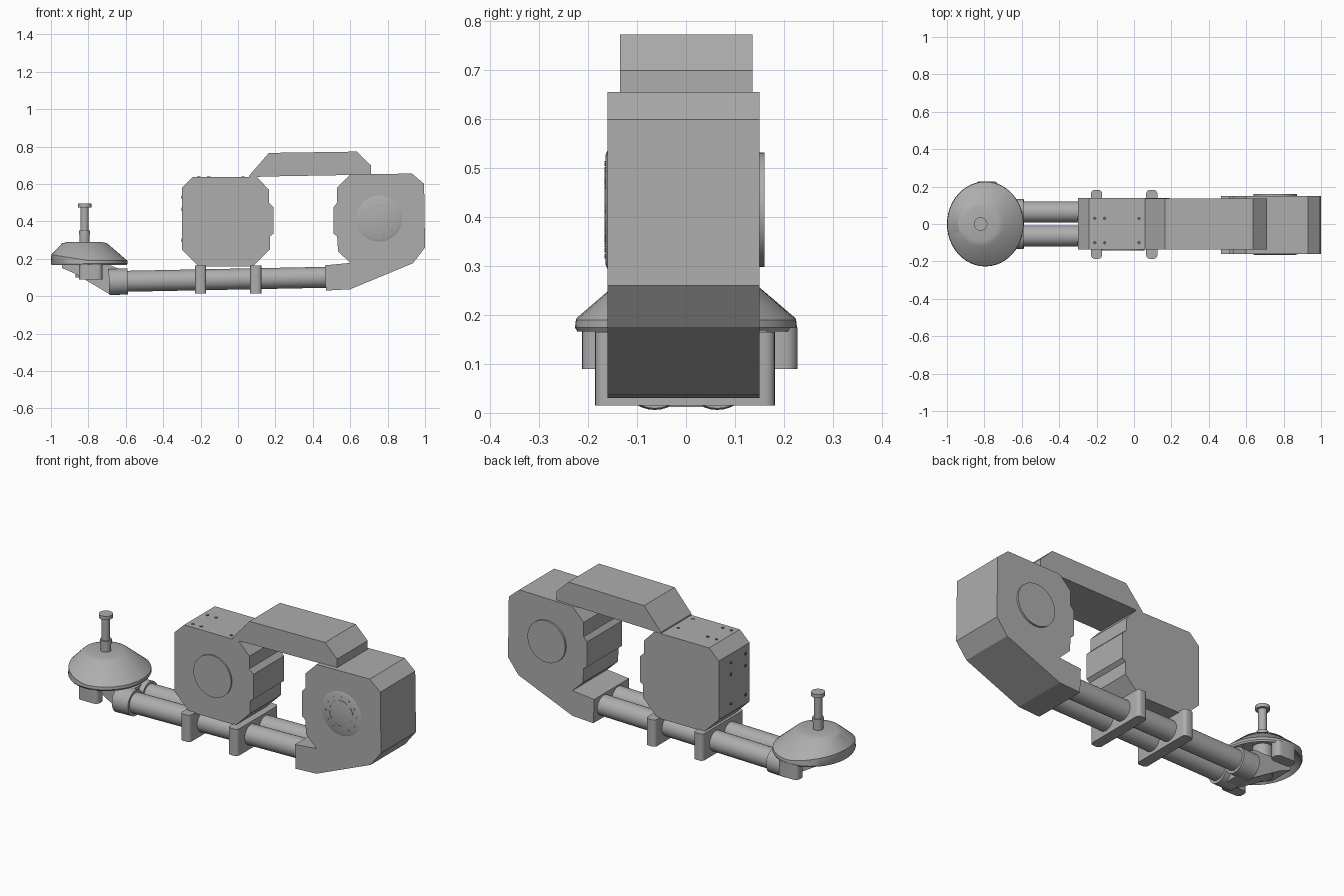
import bpy, bmesh, math
from mathutils import Vector

if "Cube" in bpy.data.objects:
    bpy.data.objects.remove(bpy.data.objects["Cube"], do_unlink=True)


def material(name, v):
    m = bpy.data.materials.new(name)
    m.use_nodes = True
    m.diffuse_color = (v, v, v, 1)
    m.node_tree.nodes["Principled BSDF"].inputs["Base Color"].default_value = (v, v, v, 1)
    return m


GREY = material("mid grey", 0.42)
DARK = material("dark hole grey", 0.1)


def finish(name, bm, mat=GREY, smooth=True):
    bmesh.ops.recalc_face_normals(bm, faces=bm.faces)
    mesh = bpy.data.meshes.new(name)
    bm.to_mesh(mesh)
    bm.free()
    mesh.materials.append(mat)
    ob = bpy.data.objects.new(name, mesh)
    bpy.context.collection.objects.link(ob)
    if smooth:
        bpy.ops.object.select_all(action='DESELECT')
        ob.select_set(True)
        bpy.context.view_layer.objects.active = ob
        bpy.ops.object.shade_smooth_by_angle(angle=math.radians(32))
    return ob


def slab(name, profile, y0, y1):
    """Side profile (x, z) extruded along y."""
    bm = bmesh.new()
    face = bm.faces.new([bm.verts.new((x, y0, z)) for x, z in profile])
    ext = bmesh.ops.extrude_face_region(bm, geom=[face])["geom"]
    verts = [v for v in ext if isinstance(v, bmesh.types.BMVert)]
    bmesh.ops.translate(bm, verts=verts, vec=(0, y1 - y0, 0))
    return finish(name, bm, smooth=False)


def rod(name, a, b, r, r2=None, mat=GREY, sides=32):
    """Cylinder or cone between two points."""
    a, b = Vector(a), Vector(b)
    d = b - a
    bm = bmesh.new()
    bmesh.ops.create_cone(bm, cap_ends=True, segments=sides, radius1=r,
                          radius2=r if r2 is None else r2, depth=d.length)
    bmesh.ops.rotate(bm, verts=bm.verts, matrix=Vector((0, 0, 1)).rotation_difference(d).to_matrix())
    bmesh.ops.translate(bm, verts=bm.verts, vec=(a + b) / 2)
    return finish(name, bm, mat)


def rounded_box(name, lo, hi, r):
    """Box with rounded upright edges."""
    bm = bmesh.new()
    bmesh.ops.create_cube(bm, size=1)
    for v in bm.verts:
        v.co = [lo[i] + (v.co[i] + 0.5) * (hi[i] - lo[i]) for i in range(3)]
    edges = [e for e in bm.edges if abs(e.verts[0].co.z - e.verts[1].co.z) > 0.01]
    bmesh.ops.bevel(bm, geom=edges, offset=r, segments=4, profile=0.5, affect='EDGES')
    return finish(name, bm)


# Middle housing with a stepped ridge on its inner side
slab("middle_housing",
     [(-.30, .25), (-.21, .16), (.08, .16), (.17, .25), (.17, .32), (.19, .335), (.19, .475),
      (.165, .50), (.165, .57), (.10, .638), (-.24, .638), (-.30, .58)], -.135, .138)
rod("middle_housing_disc", (-.06, -.13, .40), (-.06, -.143, .40), .117, sides=48)

# Right housing with its lower foot
slab("right_housing",
     [(.47, .03), (.60, .037), (.935, .176), (1.0, .26), (.995, .60), (.93, .656), (.60, .65),
      (.53, .58), (.53, .50), (.51, .475), (.51, .335), (.53, .32), (.535, .24), (.60, .178),
      (.465, .165)], -.16, .15)
rod("right_housing_back_disc", (.755, .145, .415), (.755, .16, .415), .117, sides=48)
rod("right_housing_front_boss", (.755, -.159, .415), (.755, -.165, .415), .125, .11, sides=48)

# Broken ring and ticks on the right housing
for i in range(6):
    a0 = math.radians(60 * i)
    steps = [a0 + math.radians(8 * k) for k in range(6)]
    arc = [(r, a) for r, ring in ((.07, steps), (.076, steps[::-1])) for a in ring]
    slab("ring_segment", [(.755 + r * math.cos(a), .415 + r * math.sin(a)) for r, a in arc],
         -.167, -.164)
for i in range(12):
    a = math.radians(30 * i)
    x, z = .755 + .095 * math.cos(a), .415 + .095 * math.sin(a)
    rod("ring_tick", (x, -.164, z), (x, -.167, z), .005, sides=8)

# Carrying handle
slab("handle", [(.06, .636), (.06, .645), (.165, .766), (.635, .773), (.71, .70), (.71, .65),
                (.60, .648), (.15, .64)], -.135, .136)

# Screw holes on the top and outer side of the middle housing
for y in (.03, -.10):
    for x in (-.21, -.157, .027):
        rod("top_screw_hole", (x, y, .635), (x, y, .640), .009, mat=DARK, sides=12)
    for z in (.53, .465, .30):
        rod("side_screw_hole", (-.297, y, z), (-.302, y, z), .009, mat=DARK, sides=12)

# Twin rails and their end collars
for s in (-1, 1):
    y = .064 * s
    rod("rail", (-.68, y, .078), (.52, y, .102), .056)
    rod("rail_collar", (-.69, y, .076), (-.59, y, .079), .07)

# Clamps around the rails
for x in (-.20, .095):
    rounded_box("rail_clamp", (x - .03, -.186, .015), (x + .03, .182, .165), .02)

# Ramp bracket carrying the dome
slab("dome_bracket", [(-.94, .165), (-.94, .15), (-.87, .12), (-.69, .012), (-.62, .012),
                      (-.62, .14), (-.72, .18), (-.90, .18)], -.07, .07)
rod("dome_post", (-.82, 0, .10), (-.82, 0, .26), .05)
for y0, y1 in ((-.213, -.15), (.165, .228)):
    rounded_box("dome_lug", (-.85, y0, .09), (-.725, y1, .175), .025)

# Dome: hollow shell lofted from oval rim to round top
bm = bmesh.new()
N = 48
rings = []
for kind, rx, ry, z in (("in", .10, .10, .262), ("rim", .185, .205, .175), ("rim", .20, .222, .166),
                        ("rim", .205, .227, .175), ("lip", .203, .225, .19), ("top", .12, .12, .283),
                        ("top", .09, .09, .29)):
    cx = -.82 if kind in ("in", "top") else -.795
    ring = []
    for i in range(N):
        a = 2 * math.pi * i / N
        lift = .032 * max(0, -math.cos(a)) if kind == "lip" else 0
        ring.append(bm.verts.new((cx + rx * math.cos(a), ry * math.sin(a), z + lift)))
    rings.append(ring)
for lower, upper in zip(rings, rings[1:]):
    for i in range(N):
        j = (i + 1) % N
        bm.faces.new((lower[i], lower[j], upper[j], upper[i]))
bm.faces.new(rings[0])
bm.faces.new(rings[-1])
finish("dome", bm)

# Stem with a ring and a flat cap
for name, z0, z1, r in (("stem_base", .28, .33, .027), ("stem_ring", .33, .352, .03),
                        ("stem", .35, .478, .022), ("stem_cap", .475, .495, .036)):
    rod(name, (-.82, 0, z0), (-.82, 0, z1), r)
